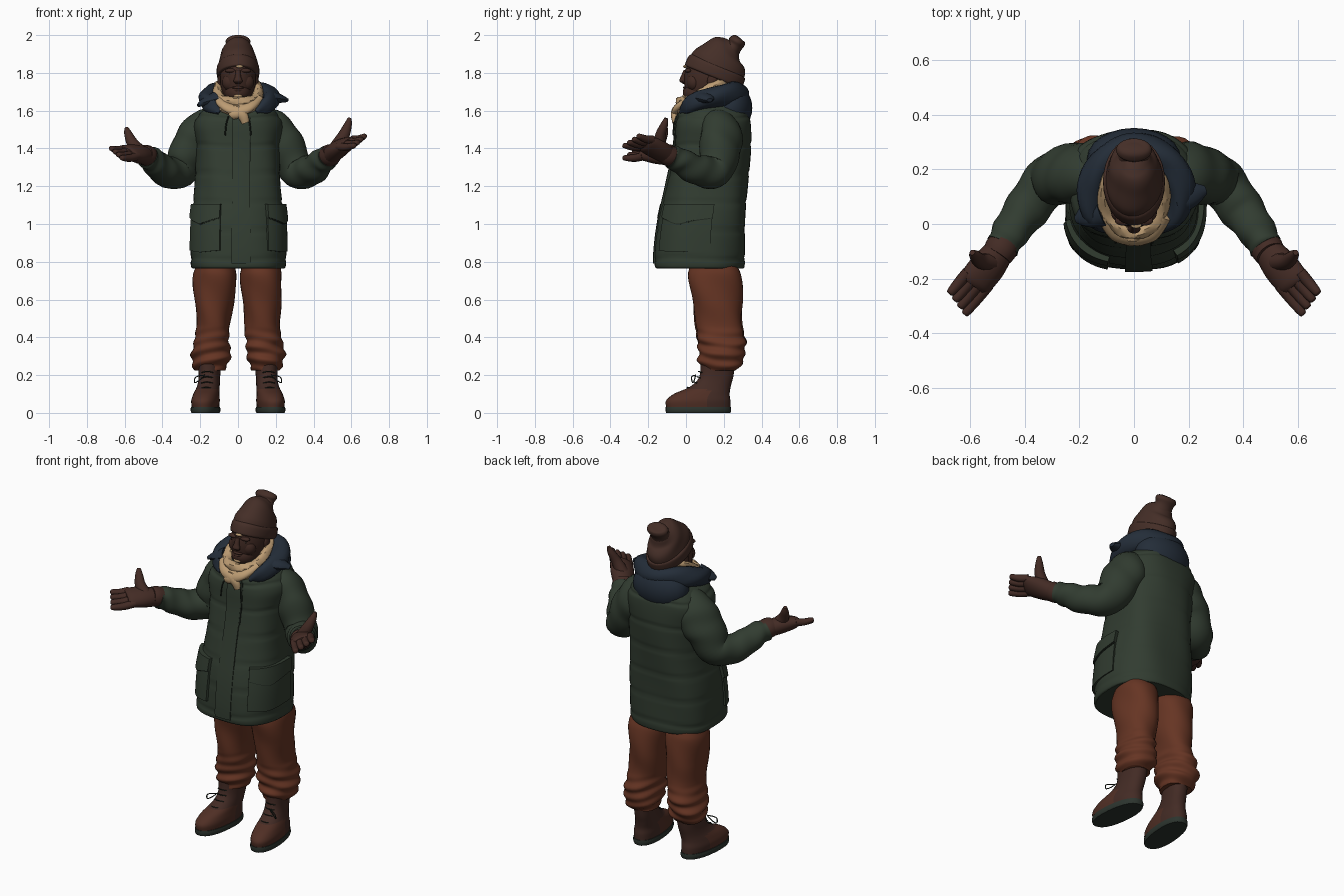
import bpy, bmesh, math
from mathutils import Vector

if "Cube" in bpy.data.objects:
    bpy.data.objects.remove(bpy.data.objects["Cube"])

PAL = {
    "coat_green": (.031, .045, .030), "seam_dark": (.014, .02, .014),
    "trouser_rust": (.132, .035, .017), "knit_brown": (.058, .027, .02),
    "skin_brown": (.05, .022, .016), "glove_brown": (.056, .024, .018),
    "hood_navy": (.017, .026, .04), "scarf_tan": (.5, .33, .17),
    "leather_red": (.08, .028, .018), "sole_grey": (.025, .034, .027)}
MATS = {}
for k, c in PAL.items():
    MATS[k] = bpy.data.materials.new(k)
    MATS[k].diffuse_color = (*c, 1)


def make(name, verts, faces, *mats):
    me = bpy.data.meshes.new(name)
    me.from_pydata([tuple(v) for v in verts], [], faces)
    bm = bmesh.new()
    bm.from_mesh(me)
    bmesh.ops.recalc_face_normals(bm, faces=bm.faces)
    bm.to_mesh(me)
    bm.free()
    for m in mats:
        me.materials.append(MATS[m])
    ob = bpy.data.objects.new(name, me)
    bpy.context.collection.objects.link(ob)
    return ob


def spline(keys, t):
    """Smooth interpolation through rows of numbers, t in key units."""
    i = min(int(t), len(keys) - 2)
    u = t - i
    a, b, c, d = (keys[max(0, min(len(keys) - 1, i + k))] for k in (-1, 0, 1, 2))
    return [.5 * (2*q + (r-p)*u + (2*p-5*q+4*r-s)*u*u + (3*q-p-3*r+s)*u**3)
            for p, q, r, s in zip(a, b, c, d)]


def sup(v, e):
    return math.copysign(abs(v) ** e, v)


def loft(name, keys, mat, n=20, steps=6, p=2, flat=False, ref=(1, 0, 0), bump=None, closed=False):
    """Skin over ellipses (x, y, z, ra, rb); flat keeps the rings level."""
    if closed:
        keys = keys + [keys[0]]
    m = (len(keys) - 1) * steps
    rows = [spline(keys, i / steps) for i in range(m + 1)]
    if closed:
        rows.pop()
    cnt, verts = len(rows), []
    for i, r in enumerate(rows):
        c = Vector(r[:3])
        A, B = Vector((1, 0, 0)), Vector((0, 1, 0))
        if not flat:
            lo, hi = (i - 1, (i + 1) % cnt) if closed else (max(i-1, 0), min(i+1, cnt-1))
            t = (Vector(rows[hi][:3]) - Vector(rows[lo][:3])).normalized()
            A = Vector(ref)
            A = (A - t * A.dot(t)).normalized()
            B = t.cross(A)
        for j in range(n):
            a = 2 * math.pi * j / n
            o = bump(a, c.z, i / cnt) if bump else 0
            verts.append(c + A * sup(math.cos(a), 2/p) * (r[3]+o) + B * sup(math.sin(a), 2/p) * (r[4]+o))
    faces = [(i*n+j, i*n+(j+1) % n, (i+1) % cnt*n+(j+1) % n, (i+1) % cnt*n+j)
             for i in range(cnt if closed else cnt-1) for j in range(n)]
    if not closed:
        faces += [tuple(range(n)), tuple(range((cnt-1)*n, cnt*n))]
    return make(name, verts, faces, mat)


def ball(name, c, r, mat):
    bm = bmesh.new()
    bmesh.ops.create_uvsphere(bm, u_segments=24, v_segments=14, radius=1)
    vs = [Vector((v.co.x*r[0]+c[0], v.co.y*r[1]+c[1], v.co.z*r[2]+c[2])) for v in bm.verts]
    fs = [tuple(v.index for v in f.verts) for f in bm.faces]
    bm.free()
    return make(name, vs, fs, mat)


# Coat body: height, front, back, half width
POW = 2.6
PROF = [(.765, -.158, .302, .243), (.80, -.168, .31, .253), (1.0, -.148, .315, .25), (1.2, -.105, .328, .228),
        (1.4, -.065, .342, .225), (1.52, -.055, .342, .238), (1.585, -.04, .33, .205),
        (1.64, -.01, .30, .145), (1.68, .03, .26, .1)]
COAT = [(0, (f+b)/2, z, w, (b-f)/2) for z, f, b, w in PROF]


def quilt(a, z, t):
    d = (z - .815 + .07 + .006 * math.sin(3*a)) % .15 - .07
    return -.005 * math.exp(-(d / .01) ** 2) + .003 * math.sin(5*a + 9*z)


loft("coat_body", COAT, "coat_green", 56, 12, POW, True, bump=quilt)


def coat_pt(deg, z, off):
    i = max(k for k in range(len(PROF) - 1) if PROF[k][0] <= z)
    t = i + (z - PROF[i][0]) / (PROF[i+1][0] - PROF[i][0])
    _, cy, _, rx, ry = spline(COAT, t)
    a = math.radians(deg)
    return Vector((sup(math.cos(a), 2/POW)*(rx+off), cy + sup(math.sin(a), 2/POW)*(ry+off), z))


def patch(name, a0, a1, z0, z1, off, mat, dip=0, thick=.02):
    """Panel that follows the coat, its lower edge dipping in the middle."""
    nu, nv = max(12, int(abs(a1-a0) / 5)), max(3, int((z1-z0) / .04))
    vs = []
    for o in (off, off - thick):
        for i in range(nu + 1):
            u = i / nu
            low = z0 - dip * (1 - abs(2*u - 1))
            vs += [coat_pt(a0 + (a1-a0)*u, low + (z1-low)*j/nv, o) for j in range(nv + 1)]
    w, half = nv + 1, (nu+1) * (nv+1)
    fs = []
    for i in range(nu):
        for j in range(nv):
            q = (i*w+j, (i+1)*w+j, (i+1)*w+j+1, i*w+j+1)
            fs += [q, tuple(v + half for v in q)]
    rim = [i*w for i in range(nu)] + [nu*w+j for j in range(nv)] + \
          [i*w+nv for i in range(nu, 0, -1)] + list(range(nv, 0, -1))
    fs += [(a, b, b+half, a+half) for a, b in zip(rim, rim[1:] + rim[:1])]
    return make(name, vs, fs, mat)


# Placket, seam, pockets and neck cords
patch("front_placket", -94, -80, .79, 1.6, .008, "coat_green")
patch("placket_seam", -80, -78.6, 1.33, 1.57, .007, "seam_dark")
for side, a0, a1 in (("left", -106, -165), ("right", -58, 8)):
    patch(side + "_pocket", a0, a1, .86, 1.05, .009, "coat_green", .01, .03)
    patch(side + "_pocket_flap", a0, a1, 1.035, 1.105, .018, "coat_green", .035, .03)
    patch(side + "_flap_shadow", a0, a1, 1.03, 1.05, .0125, "seam_dark", .035, .004)
for s, side in ((-1, "left"), (1, "right")):
    loft(side + "_cord", [(s*.05, -.05, 1.57, .004, .004), (s*.062, -.064, 1.53, .004, .004),
                          (s*.068, -.068, 1.47, .004, .004)], "seam_dark", 6, 4)

# Arms, cuffs and gloved hands
for s, side, lift in ((-1, "left", 0), (1, "right", .05)):
    ref = Vector((s*.83, .55, 0))
    fold = lambda a, z, t: .003 * math.sin(40*t + 2*math.sin(a)) + .002 * math.sin(3*a + 17*t)
    loft(side + "_sleeve", [(s*.10, .19, 1.535, .06, .08), (s*.18, .19, 1.50, .095, .115),
                            (s*.25, .18, 1.40, .1, .115), (s*.313, .155, 1.282, .09, .093),
                            (s*.39, .06, 1.285, .082, .08), (s*.45, -.03, 1.335, .068, .068),
                            (s*.482, -.082, 1.358, .06, .058)],
         "coat_green", 24, 8, ref=ref, bump=fold)
    loft(side + "_cuff", [(s*.472, -.068, 1.355, .058, .054), (s*.487, -.092, 1.363, .06, .056),
                          (s*.5, -.112, 1.367 + lift*.3, .056, .052)], "glove_brown", 20, 4, ref=ref)
    tilt = Vector((s*.8, .5, .4)).normalized()
    end = Vector((s*.59, -.225, 1.378 + lift))
    loft(side + "_palm", [(s*.48, -.085, 1.357, .05, .048), (s*.53, -.15, 1.37 + lift*.5, .066, .048),
                          (s*.575, -.205, 1.377 + lift*.9, .066, .036), (*end, .055, .022)],
         "glove_brown", 20, 6, ref=tilt)
    for i in range(4):
        u = i / 3
        b = end + tilt * (.048 - .096*u) + Vector((-s*.02, .025, 0))
        tip = Vector((s*(.67 - .056*u), -.25 - .074*u, 1.4 + lift*1.3 - .05*u))
        mid = (b + tip) / 2 - Vector((0, 0, .006))
        loft(f"{side}_finger_{i+1}", [(*b, .022, .022), (*mid, .021, .02), (*tip, .016, .014),
                                      (*(tip + (tip-mid)*.15), .006, .005)], "glove_brown", 10, 4, ref=tilt)
    loft(side + "_thumb", [(s*.525, -.14, 1.385 + lift*.5, .038, .036), (s*.56, -.135, 1.43 + lift*.8, .031, .028),
                           (s*.582, -.115, 1.48 + lift*.9, .021, .02), (s*.591, -.104, 1.51 + lift, .01, .01)],
         "glove_brown", 12, 5)

# Trousers and boots
for s, side in ((-1, "left"), (1, "right")):
    def crease(a, z, t):
        k = max(0, min(1, (.46 - z) / .1))
        soft = .003 * math.sin(25*z + 3*a) + .004 * math.sin(14*z + 2*a + s)
        return soft + k * .006 * (math.sin(100*z + 2.5*math.sin(a + s)) + .6 * math.sin(63*z - 2*a))
    loft(side + "_trouser_leg", [(s*.11, .14, .84, .09, .09), (s*.12, .15, .77, .106, .125),
                                 (s*.122, .155, .71, .114, .138), (s*.126, .168, .58, .1, .132),
                                 (s*.13, .175, .46, .09, .124), (s*.142, .187, .36, .099, .124),
                                 (s*.146, .187, .28, .102, .115), (s*.15, .18, .225, .072, .09)],
         "trouser_rust", 32, 12, 2.2, True, bump=crease)
    boot = [(s*.167, .065, .03, .07, .17), (s*.167, .065, .065, .073, .17), (s*.164, .083, .1, .067, .148),
            (s*.158, .13, .14, .059, .107), (s*.155, .16, .19, .056, .09), (s*.155, .17, .27, .06, .093)]
    parts = [loft(side + "_boot", boot, "glove_brown", 28, 6, 2.3, True),
             loft(side + "_sole", [(s*.167, .065, 0, .072, .17), (s*.167, .065, .014, .077, .174),
                                   (s*.167, .065, .032, .074, .173)], "sole_grey", 28, 2, 2.3, True)]
    for i in range(4):   # laces crossing the instep
        z, y = .13 + i*.028, (.008, .042, .06, .068)[i] - .002
        parts.append(loft(f"{side}_lace_{i+1}", [(s*.158 - .03, y+.018, z, .003, .003), (s*.158, y, z+.006, .003, .003),
                                                 (s*.158 + .03, y+.018, z, .003, .003)],
                          "seam_dark", 6, 4, ref=(0, 0, 1)))
    parts.append(loft(side + "_lace_loop", [(s*.17, .05, .2, .003, .003), (s*.215, .03, .19, .003, .003),
                                            (s*.222, .035, .16, .003, .003), (s*.195, .045, .175, .003, .003)],
                      "seam_dark", 6, 5, ref=(0, 1, 0), closed=True))
    parts[0].data.materials.append(MATS["leather_red"])
    for f in parts[0].data.polygons:   # redder foot below the shaft
        f.material_index = int(f.center.z < .125 and f.center.y < .12)
    for ob in parts:                   # toes turned slightly out
        for v in ob.data.vertices:
            v.co.x += s * .09 * (.12 - v.co.y)

# Head and face
ball("head", (0, .12, 1.765), (.096, .132, .15), "skin_brown")
loft("neck", [(0, .15, 1.58, .08, .08), (0, .14, 1.74, .075, .08)], "skin_brown", flat=True)
ball("jaw", (0, .065, 1.695), (.07, .082, .062), "skin_brown")
loft("nose", [(0, .0, 1.815, .012, .012), (0, -.012, 1.78, .016, .016), (0, -.018, 1.757, .024, .017),
              (0, -.003, 1.742, .014, .012)], "skin_brown", 12, 4, flat=True)
ball("upper_lip", (0, -.003, 1.722), (.032, .013, .008), "skin_brown")
ball("lower_lip", (0, -.004, 1.708), (.027, .012, .008), "skin_brown")
ball("chin_beard", (0, -.005, 1.678), (.024, .014, .011), "scarf_tan")
ball("forehead_tuft", (.008, -.004, 1.834), (.02, .012, .008), "scarf_tan")
for s, side in ((-1, "left"), (1, "right")):
    ball(side + "_eye", (s*.037, .011, 1.79), (.014, .007, .005), "seam_dark")
    ball(side + "_brow", (s*.038, .012, 1.812), (.032, .018, .012), "skin_brown")
    ball(side + "_cheek", (s*.042, .042, 1.75), (.042, .038, .045), "skin_brown")
    ball(side + "_ear", (s*.094, .14, 1.755), (.014, .028, .038), "skin_brown")

# Knitted hat tilted back, with turned-up brim and knob
knit = lambda a, z, t: .002 * math.sin(16*t + 3*math.sin(a)) + .002 * math.sin(3*a + 9*t)
loft("hat", [(0, .145, 1.785, .106, .158), (0, .176, 1.855, .102, .148), (0, .203, 1.908, .084, .11),
             (0, .232, 1.942, .058, .066), (0, .245, 1.955, .03, .03)], "knit_brown", 32, 8, bump=knit)
loft("hat_brim", [(0, .143, 1.777, .103, .153), (0, .147, 1.787, .112, .163), (0, .163, 1.828, .112, .161),
                  (0, .168, 1.84, .1, .148)], "knit_brown", 32, 5)
loft("hat_knob", [(0, .235, 1.92, .06, .055), (0, .258, 1.945, .056, .042), (0, .27, 1.965, .066, .045),
                  (0, .278, 1.982, .055, .036), (0, .282, 1.988, .02, .014)], "knit_brown", 20, 5)

# Scarf: two tilted wraps and crossed ends
for k, (w, dz, r) in enumerate(((.108, .025, .026), (.118, -.015, .028))):
    ring = []
    for i in range(12):
        a = 2 * math.pi * i / 12
        ring.append((w*math.cos(a), .1 + (w+.022)*math.sin(a), 1.675 + dz + .06*math.sin(a) + .008*math.sin(3*a), r, r))
    loft(f"scarf_wrap_{k+1}", ring, "scarf_tan", 14, 4, ref=(0, 0, 1), closed=True,
         bump=lambda a, z, t: .003 * math.sin(4*a + 40*t))
for name, s, x, z in (("scarf_end_a", -1, .04, 1.535), ("scarf_end_b", 1, -.035, 1.565)):
    loft(name, [(s*.11, .03, 1.665, .028, .02), (s*.06, -.04, 1.62, .03, .02),
                (x*.4, -.06, 1.585, .03, .02), (x, -.06, z, .02, .012)], "scarf_tan", 14, 6)

# Lowered hood: collar roll, hanging back and loose points
roll = [(-.09, -.01, 1.59, .022, .025), (-.15, .03, 1.635, .045, .038), (-.155, .14, 1.67, .055, .05),
        (-.1, .23, 1.69, .06, .058), (0, .265, 1.69, .062, .066), (.11, .235, 1.69, .06, .06),
        (.17, .14, 1.67, .055, .052), (.155, .03, 1.635, .045, .038), (.09, -.01, 1.59, .022, .025)]
loft("hood_roll", roll, "hood_navy", 18, 6, ref=(0, 0, 1),
     bump=lambda a, z, t: .004 * math.sin(3*a + 25*t))
ball("hood_back", (0, .238, 1.615), (.172, .113, .13), "hood_navy")
loft("hood_point_right", [(.15, .09, 1.67, .06, .04), (.215, .11, 1.665, .045, .026), (.262, .125, 1.655, .016, .01)],
     "hood_navy", 12, 5, ref=(0, 1, 0))
loft("hood_point_left", [(-.12, .05, 1.66, .06, .04), (-.175, .03, 1.645, .045, .024), (-.212, .015, 1.628, .014, .009)],
     "hood_navy", 12, 5, ref=(0, 1, 0))

# Smooth shading with sharp edges kept
for ob in bpy.data.objects:
    ob.select_set(True)
bpy.context.view_layer.objects.active = bpy.data.objects["coat_body"]
bpy.ops.object.shade_smooth_by_angle(angle=math.radians(40))

for m in bpy.data.materials:
    if m.users and not m.is_grease_pencil:
        m.use_nodes = True
        m.node_tree.nodes["Principled BSDF"].inputs["Base Color"].default_value = m.diffuse_color
